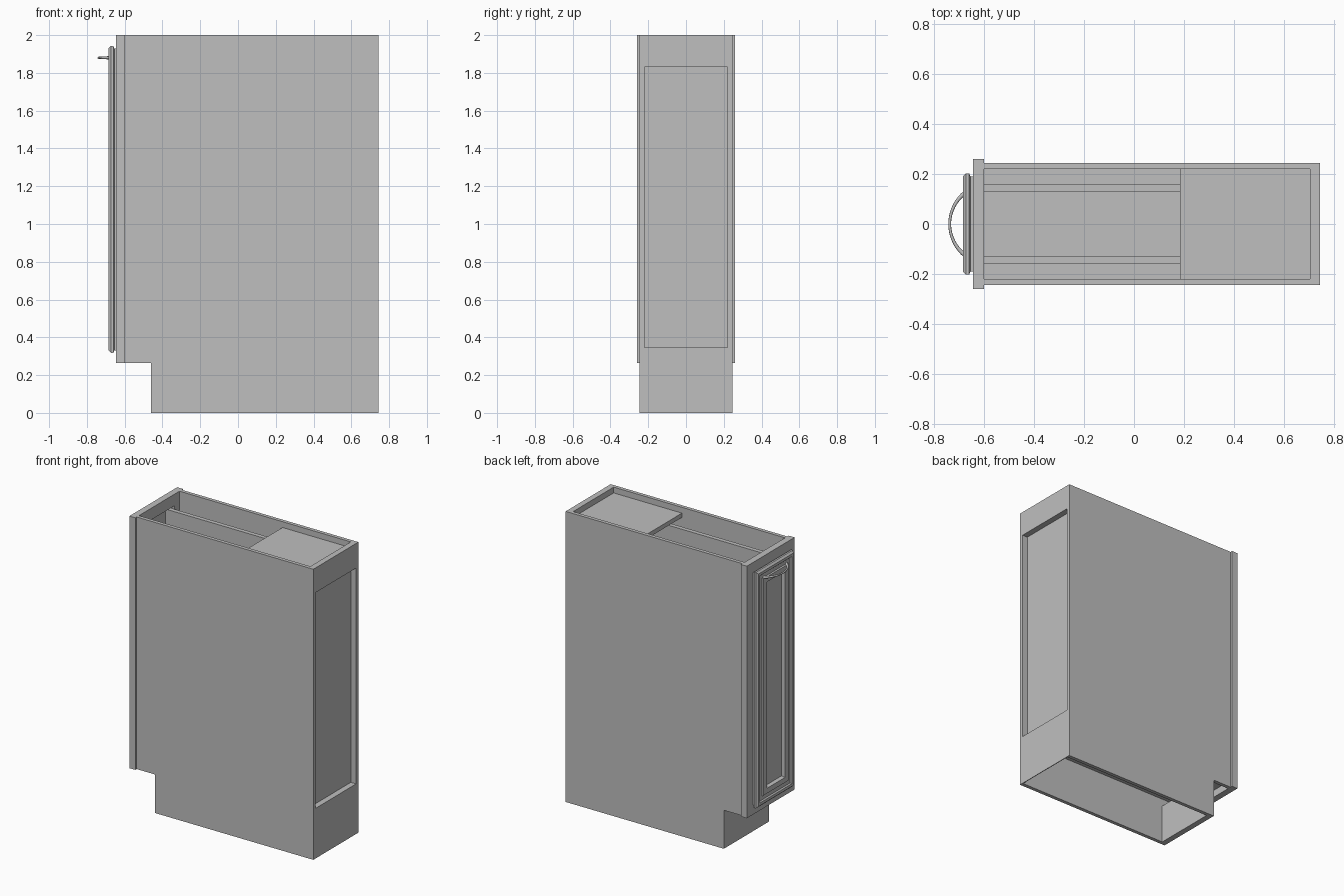
import bpy, bmesh, math

if "Cube" in bpy.data.objects:
    bpy.data.objects.remove(bpy.data.objects["Cube"], do_unlink=True)

GREY = (0.52, 0.52, 0.52, 1)
mat = bpy.data.materials.new("plain_grey")
mat.use_nodes = True
mat.diffuse_color = GREY
mat.node_tree.nodes["Principled BSDF"].inputs["Base Color"].default_value = GREY


def finish(name, bm):
    bmesh.ops.recalc_face_normals(bm, faces=bm.faces)
    mesh = bpy.data.meshes.new(name)
    bm.to_mesh(mesh)
    bm.free()
    mesh.materials.append(mat)
    obj = bpy.data.objects.new(name, mesh)
    bpy.context.collection.objects.link(obj)
    return obj


def box(name, xs, ys, zs):
    bm = bmesh.new()
    bmesh.ops.create_cube(bm, size=1)
    for v in bm.verts:
        v.co = [a + (b - a) * (c + 0.5) for (a, b), c in zip((xs, ys, zs), v.co)]
    return finish(name, bm)


def extruded_side(name, profile, y0, y1):
    bm = bmesh.new()
    face = bm.faces.new([bm.verts.new((x, y0, z)) for x, z in profile])
    out = bmesh.ops.extrude_face_region(bm, geom=[face])
    for v in out["geom"]:
        if isinstance(v, bmesh.types.BMVert):
            v.co.y = y1
    return finish(name, bm)


def loft_rings(name, rings, z_mid, extra, closed=False):
    """Stack of rectangles facing x, given as (half width, x)."""
    bm = bmesh.new()
    loops = [[bm.verts.new((x, sy * w, z_mid + sz * (w + extra)))
              for sy, sz in ((-1, -1), (1, -1), (1, 1), (-1, 1))] for w, x in rings]
    for a, b in zip(loops, loops[1:] + loops[:1] if closed else loops[1:]):
        for i in range(4):
            j = (i + 1) % 4
            bm.faces.new((a[i], a[j], b[j], b[i]))
    if not closed:
        bm.faces.new(loops[0])
        bm.faces.new(loops[-1])
    return finish(name, bm)


BACK, FRONT, TOE = 0.745, -0.60, -0.46
INNER, OUTER = 0.22, 0.245

# Side panels with the toe notch, and the pull-out rails
profile = [(TOE, 0), (BACK, 0), (BACK, 2), (FRONT, 2), (FRONT, 0.265), (TOE, 0.265)]
for side, s in (("left", 1), ("right", -1)):
    extruded_side(side + "_panel", profile, s * INNER, s * OUTER)
    box(side + "_pullout_rail", (-0.645, 0.66), sorted((s * 0.13, s * 0.16)), (1.74, 1.90))

# Carcass boards
span = (-INNER, INNER)
box("cabinet_floor", (FRONT, BACK), span, (0.315, 0.345))
box("toe_board", (TOE, TOE + 0.04), span, (0, 0.265))
box("lower_back", (BACK - 0.005, BACK), span, (0, 0.315))
box("upper_back", (0.705, BACK), span, (1.83, 2))
box("back_panel", (0.69, 0.705), span, (0.345, 1.96))
box("top_shelf", (0.185, 0.705), span, (1.93, 1.96))

# Face frame around the opening
for s in (-1, 1):
    box("frame_stile", (-0.645, FRONT), sorted((s * 0.165, s * 0.26)), (0.265, 2))
box("frame_bottom_rail", (-0.645, FRONT), (-0.165, 0.165), (0.265, 0.345))
box("frame_top_rail", (-0.645, FRONT), (-0.165, 0.165), (1.92, 2))

# Moulded door with a recessed centre
loft_rings("door", [(0.19, -0.645), (0.19, -0.655), (0.202, -0.66), (0.202, -0.673),
                    (0.19, -0.685), (0.172, -0.685), (0.165, -0.677), (0.14, -0.677),
                    (0.135, -0.685), (0.10, -0.685), (0.095, -0.66)], 1.13, 0.61)

# Bowed handle
curve = bpy.data.curves.new("handle", "CURVE")
curve.dimensions = "3D"
curve.bevel_depth = 0.007
curve.bevel_resolution = 2
curve.use_fill_caps = True
spline = curve.splines.new("POLY")
STEPS = 20
spline.points.add(STEPS)
for i, p in enumerate(spline.points):
    a = math.radians(53) * (2 * i / STEPS - 1)
    p.co = (-0.58 - 0.158 * math.cos(a), 0.158 * math.sin(a), 1.88, 1)
    p.radius = 0.8 + 0.5 * abs(2 * i / STEPS - 1) ** 2
curve.materials.append(mat)
handle = bpy.data.objects.new("handle", curve)
bpy.context.collection.objects.link(handle)
